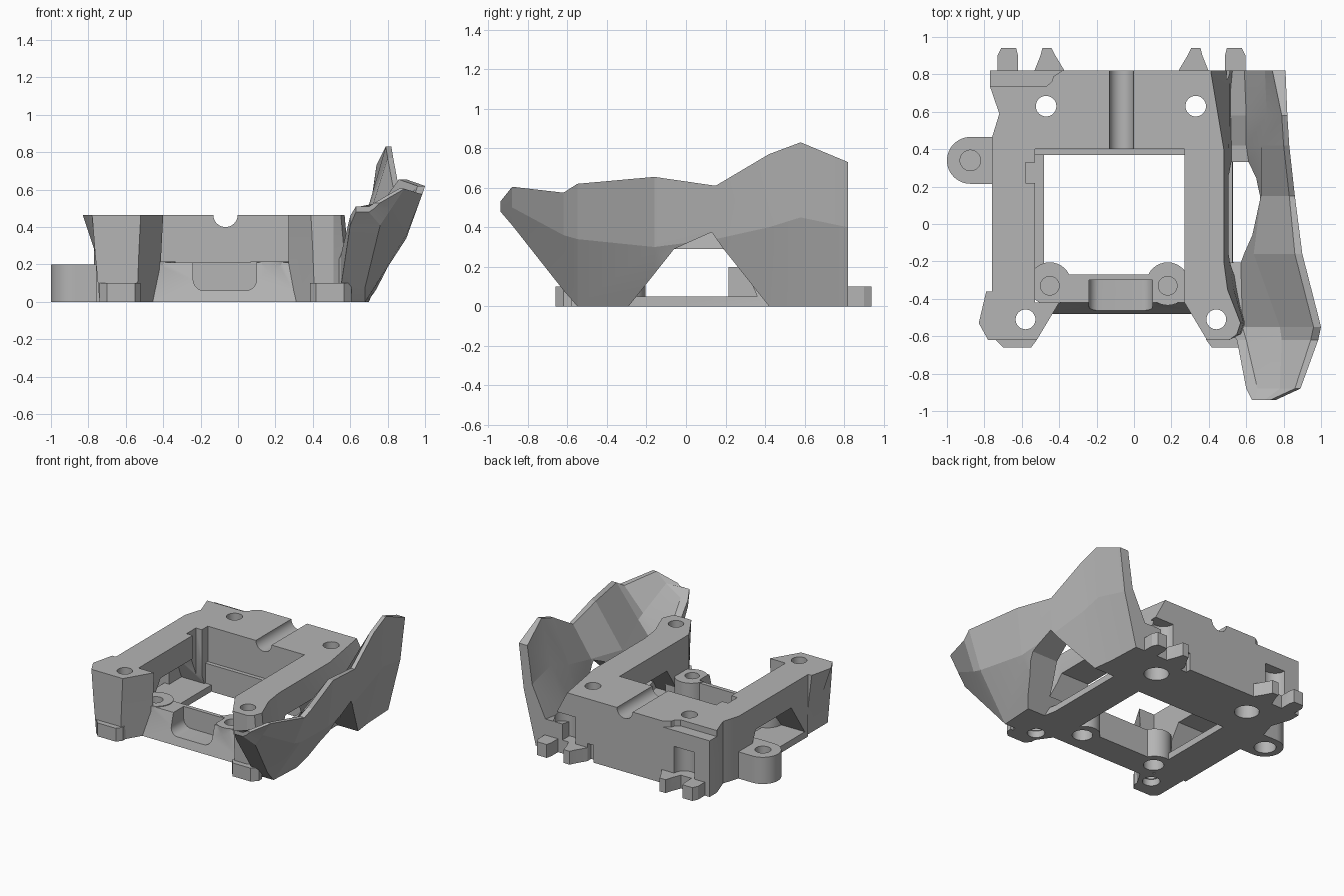
import bpy, bmesh, math

cube = bpy.data.objects.get("Cube")
if cube:
    bpy.data.objects.remove(cube, do_unlink=True)

grey = bpy.data.materials.new("plain grey")
grey.use_nodes = True
grey.diffuse_color = (0.46, 0.46, 0.46, 1)
grey.node_tree.nodes["Principled BSDF"].inputs["Base Color"].default_value = grey.diffuse_color


def loft(name, rings):
    """Closed solid through matching rings of 3D points."""
    bm = bmesh.new()
    loops = [[bm.verts.new(p) for p in ring] for ring in rings]
    n = len(loops[0])
    for low, high in zip(loops, loops[1:]):
        for i in range(n):
            j = (i + 1) % n
            bm.faces.new((low[i], low[j], high[j], high[i]))
    bm.faces.new(loops[0])
    bm.faces.new(loops[-1])
    bmesh.ops.recalc_face_normals(bm, faces=bm.faces)
    mesh = bpy.data.meshes.new(name)
    bm.to_mesh(mesh)
    bm.free()
    mesh.materials.append(grey)
    obj = bpy.data.objects.new(name, mesh)
    bpy.context.scene.collection.objects.link(obj)
    return obj


def prism(name, outline, bottom, top):
    return loft(name, [[(x, y, z) for x, y in outline] for z in (bottom, top)])


def prism_x(name, outline, left, right):
    return loft(name, [[(x, y, z) for y, z in outline] for x in (left, right)])


def prism_y(name, outline, front, back):
    return loft(name, [[(x, y, z) for x, z in outline] for y in (front, back)])


def box(name, x0, x1, y0, y1, z0, z1):
    return prism(name, [(x0, y0), (x1, y0), (x1, y1), (x0, y1)], z0, z1)


def circle(x, y, r, n=32):
    step = 2 * math.pi / n
    return [(x + r * math.cos(i * step), y + r * math.sin(i * step)) for i in range(n)]


def rounded(x0, x1, y0, y1, r, n=6):
    pts = []
    corners = [(x1 - r, y1 - r), (x0 + r, y1 - r), (x0 + r, y0 + r), (x1 - r, y0 + r)]
    for k, (cx, cy) in enumerate(corners):
        for i in range(n + 1):
            a = (k + i / n) * math.pi / 2
            pts.append((cx + r * math.cos(a), cy + r * math.sin(a)))
    return pts


def combine(target, tool, operation="DIFFERENCE"):
    mod = target.modifiers.new("bool", "BOOLEAN")
    mod.operation = operation
    mod.solver = "EXACT"
    mod.object = tool
    bpy.context.view_layer.objects.active = target
    bpy.ops.object.modifier_apply(modifier=mod.name)
    bpy.data.objects.remove(tool, do_unlink=True)


MID = -0.067          # symmetry line of the frame
HIGH = 0.465          # top of the frame


def flip(pts):
    return [(2 * MID - x, y) for x, y in pts]


# Frame: back block with two arms, right flank widening towards the base
left_side = [(-0.77, 0.82), (-0.77, 0.735), (-0.72, 0.59), (-0.76, 0.46), (-0.76, -0.36)]
left_leg = [(-0.79, -0.36), (-0.83, -0.53), (-0.78, -0.62), (-0.52, -0.62), (-0.4, -0.42)]
inner = [(-0.53, -0.42), (-0.53, 0.4), (0.27, 0.4), (0.27, -0.42)]
right_leg = [(0.39, -0.62), (0.51, -0.62)]
flank_top = [(0.55, -0.59), (0.57, -0.53), (0.5, -0.35), (0.48, -0.2), (0.48, 0.4), (0.41, 0.82)]
flank_low = [(0.58, -0.59), (0.6, -0.53), (0.56, -0.35), (0.53, -0.2), (0.53, 0.4), (0.59, 0.82)]


def frame_ring(z, leg_limit, pull, flank):
    leg = [(max(x, leg_limit), y) for x, y in left_leg[:3]]
    leg += [(x - pull, y) for x, y in left_leg[3:]]
    other = [(right_leg[0][0] + pull, -0.62)] + right_leg[1:]
    return [(x, y, z) for x, y in left_side + leg + inner + other + flank]


blend = [((a[0] + 1.3 * b[0]) / 2.3, a[1]) for a, b in zip(flank_top, flank_low)]
frame = loft("frame", [frame_ring(0, -0.74, 0.02, flank_low),
                       frame_ring(0.27, -0.765, 0.01, blend),
                       frame_ring(HIGH, -0.9, 0, flank_top)])

# Side openings under both arms
combine(frame, prism_x("arch", [(-0.32, 0.05), (-0.16, 0.29), (0.26, 0.29), (0.36, 0.05)], -1.2, 1.2))

# Front wall, ledges and screw pads
combine(frame, prism_x("front_wall", [(-0.48, 0), (-0.42, 0.21), (-0.27, 0.21), (-0.27, 0)],
                       -0.5, 0.36), "UNION")
combine(frame, box("left_ledge", -0.6, -0.48, -0.35, 0.42, 0, 0.05), "UNION")
combine(frame, box("back_ledge", -0.55, 0.29, 0.37, 0.45, 0, 0.2), "UNION")
for x in (-0.45, 0.18):
    combine(frame, prism("pad", circle(x, -0.32, 0.115), 0, 0.215), "UNION")

# Feet and rear hooks, mirrored across the frame
foot = [(-0.74, -0.58), (-0.74, -0.62), (-0.7, -0.66), (-0.55, -0.66), (-0.52, -0.62), (-0.52, -0.58)]
hook_a = [(-0.73, 0.8), (-0.73, 0.9), (-0.71, 0.94), (-0.63, 0.94), (-0.62, 0.9), (-0.62, 0.8)]
hook_b = [(-0.54, 0.8), (-0.5, 0.9), (-0.49, 0.94), (-0.44, 0.94), (-0.42, 0.9), (-0.36, 0.8)]
for part, outline in (("foot", foot), ("hook", hook_a), ("hook", hook_b)):
    for pts in (outline, flip(outline)):
        combine(frame, prism(part, pts, 0, 0.1), "UNION")

# Recess in the front wall, top groove, lowered rear corner, inner notch
combine(frame, prism_y("recess", rounded(-0.24, 0.1, 0.06, 0.4, 0.06), -0.7, -0.3))
combine(frame, prism_y("groove", circle(MID, HIGH, 0.065), 0.3, 0.9))
combine(frame, prism("corner_step", [(-0.9, 0.735), (-0.47, 0.735), (-0.44, 0.76), (-0.43, 0.79),
                                     (-0.37, 0.83), (-0.37, 0.9), (-0.9, 0.9)], 0.42, 0.6))
combine(frame, box("inner_notch", -0.58, -0.5, 0.22, 0.33, 0.05, 0.6))
combine(frame, box("rear_slot", 0.19, 0.24, 0.78, 0.9, -0.1, 0.13))

# Rounded coves above the hooks
for x in (-0.56, 2 * MID + 0.56):
    combine(frame, prism("cove", circle(x, 0.82, 0.085), 0.1, 0.3))

# Screw holes: (x, y, upper radius, upper floor, lower radius, lower depth)
holes = [(-0.47, 0.63, 0.055, 0, 0.085, 0.12), (0.33, 0.63, 0.055, 0, 0.085, 0.12),
         (-0.58, -0.51, 0.053, 0, 0.06, 0.05), (0.44, -0.51, 0.053, 0, 0.06, 0.05),
         (-0.45, -0.33, 0.05, 0.17, 0.07, 0.1), (0.18, -0.33, 0.05, 0.17, 0.07, 0.1)]


def drill(target, x, y, r, floor, r_low, depth):
    combine(target, prism("bore", circle(x, y, r), floor - 0.01, 0.6))
    combine(target, prism("counterbore", circle(x, y, r_low), -0.1, depth))


for hole in holes:
    drill(frame, *hole)

# Round side lug
arc = [(x, y) for x, y in circle(-0.875, 0.34, 0.125, 48) if x < -0.874]
lug = prism("side_lug", [(-0.72, 0.465)] + arc + [(-0.72, 0.215)], 0, 0.2)
drill(lug, -0.875, 0.34, 0.055, 0.16, 0.075, 0.1)

# Side shell: y, inner edge x, underside z, floor x z, base x, belly x z, rim x z,
# inner belly x, rim thickness
stations = [
    (0.82, 0.45, 0, 0.59, 0.22, 0.67, 0.77, 0.4, 0.81, 0.73, 0.7, 0.07),
    (0.58, 0.45, 0, 0.6, 0.18, 0.68, 0.8, 0.45, 0.82, 0.83, 0.71, 0.03),
    (0.42, 0.45, 0, 0.6, 0.12, 0.7, 0.81, 0.4, 0.83, 0.77, 0.68, 0.03),
    (0.15, 0.45, 0, 0.64, 0.1, 0.72, 0.84, 0.34, 0.86, 0.61, 0.68, 0.03),
    (-0.16, 0.45, 0, 0.57, 0.1, 0.7, 0.86, 0.3, 0.9, 0.655, 0.64, 0.04),
    (-0.55, 0.5, 0, 0.58, 0.15, 0.68, 0.9, 0.34, 1, 0.62, 0.78, 0.04),
    (-0.62, 0.55, 0.08, 0.6, 0.25, 0.68, 0.9, 0.36, 0.985, 0.575, 0.79, 0.04),
    (-0.88, 0.6, 0.41, 0.66, 0.46, 0.76, 0.82, 0.5, 0.89, 0.605, 0.78, 0.03),
    (-0.94, 0.63, 0.48, 0.65, 0.51, 0.7, 0.73, 0.5, 0.76, 0.53, 0.7, 0.03),
]
rings = []
for y, edge, under, fx, fz, base, bx, bz, rx, rz, ix, t in stations:
    lift = min(0.05, (rz - bz) / 3)
    section = [(edge, under), (base, under), (bx, bz), (rx, rz), (rx - t, rz),
               (ix, bz + lift), (fx, fz), (edge, fz)]
    rings.append([(x, y, z) for x, z in section])
shell = loft("side_shell", rings)
combine(shell, prism_x("shell_arch", [(-0.37, -0.1), (-0.06, 0.29), (0.13, 0.375), (0.19, 0.29),
                                      (0.5, -0.1)], 0.3, 1.3))

# Shading: soft on round parts, facets kept on the shell
for obj, angle in ((frame, 25), (lug, 25), (shell, 8)):
    bpy.ops.object.select_all(action="DESELECT")
    obj.select_set(True)
    bpy.context.view_layer.objects.active = obj
    bpy.ops.object.shade_smooth_by_angle(angle=math.radians(angle))
